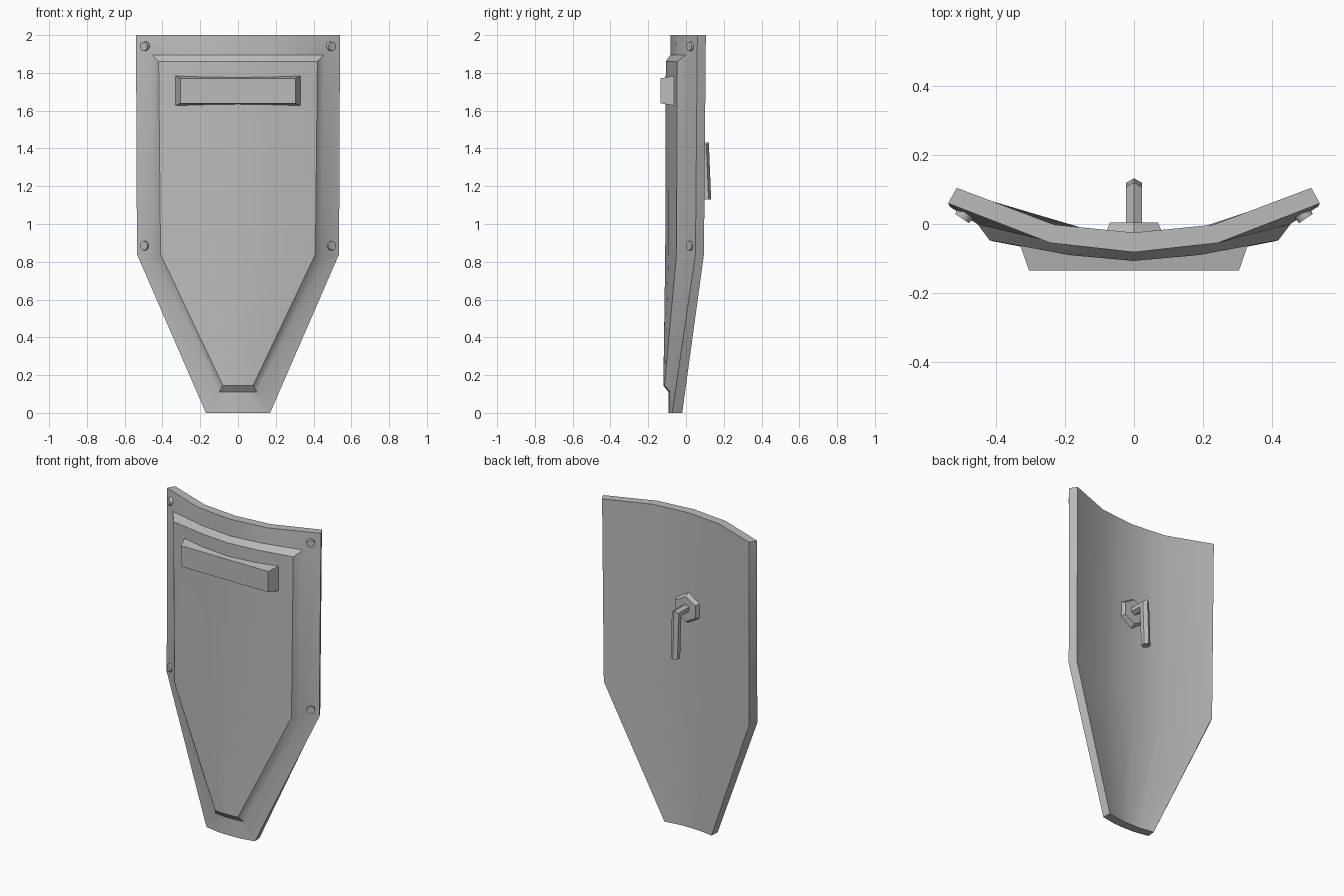
import bpy
import bmesh
from math import sin, cos, pi, radians
from mathutils import Vector, Matrix

if "Cube" in bpy.data.objects:
    bpy.data.objects.remove(bpy.data.objects["Cube"])

steel = bpy.data.materials.new("grey_steel")
steel.use_nodes = True
GREY = (0.5, 0.5, 0.5, 1)
steel.diffuse_color = GREY
steel.node_tree.nodes["Principled BSDF"].inputs["Base Color"].default_value = GREY


def finish(name, bm, angle=30):
    bmesh.ops.recalc_face_normals(bm, faces=bm.faces)
    mesh = bpy.data.meshes.new(name)
    bm.to_mesh(mesh)
    bm.free()
    mesh.materials.append(steel)
    obj = bpy.data.objects.new(name, mesh)
    bpy.context.collection.objects.link(obj)
    bpy.ops.object.select_all(action='DESELECT')
    obj.select_set(True)
    bpy.context.view_layer.objects.active = obj
    bpy.ops.object.shade_smooth_by_angle(angle=radians(angle))
    return obj


def row(bm, z, half, y_mid, y_quarter, y_edge):
    """Five points of a symmetric bowed row, from -x to +x."""
    cols = ((-1, y_edge), (-0.45, y_quarter), (0, y_mid), (0.45, y_quarter), (1, y_edge))
    return [bm.verts.new((half * t, y, z)) for t, y in cols]


def outline(rows):
    """Closed loop around three rows: top, shoulder and tip."""
    top, mid, tip = rows
    return top + [mid[-1]] + tip[::-1] + [mid[0]]


def bridge(bm, a, b):
    n = len(a)
    for i in range(n):
        j = (i + 1) % n
        bm.faces.new((a[i], a[j], b[j], b[i]))


def fill(bm, rows):
    for upper, lower in zip(rows, rows[1:]):
        for i in range(4):
            bm.faces.new((upper[i], upper[i + 1], lower[i + 1], lower[i]))


# Shield plate: back, rim, border and raised front panel
bm = bmesh.new()
back = [row(bm, 2, 0.515, -0.025, -0.002, 0.105),
        row(bm, 0.84, 0.51, -0.03, -0.007, 0.095),
        row(bm, 0, 0.165, -0.037, -0.034, -0.02)]
rim = [row(bm, 2, 0.54, -0.082, -0.055, 0.06),
       row(bm, 0.84, 0.535, -0.085, -0.06, 0.05),
       row(bm, 0, 0.17, -0.093, -0.09, -0.073)]
base = [row(bm, 1.895, 0.455, -0.083, -0.06, 0.0),
        row(bm, 0.83, 0.445, -0.085, -0.06, -0.005),
        row(bm, 0.11, 0.1, -0.092, -0.09, -0.083)]
panel = [row(bm, 1.86, 0.42, -0.107, -0.09, -0.047),
         row(bm, 0.84, 0.41, -0.11, -0.092, -0.05),
         row(bm, 0.145, 0.08, -0.12, -0.119, -0.114)]
fill(bm, back)
fill(bm, panel)
loops = [outline(r) for r in (back, rim, base, panel)]
for a, b in zip(loops, loops[1:]):
    bridge(bm, a, b)
# Drop the unused shoulder points of the rim and base rows
bmesh.ops.delete(bm, geom=[v for v in bm.verts if not v.link_faces], context='VERTS')
finish("shield_plate", bm)

# Tapered visor block
bm = bmesh.new()
bmesh.ops.create_cube(bm, size=1)
for v in bm.verts:
    front = v.co.y < 0
    hx, hz = (0.305, 0.066) if front else (0.333, 0.08)
    v.co = (hx if v.co.x > 0 else -hx, -0.135 if front else -0.055,
            1.705 + (hz if v.co.z > 0 else -hz))
finish("visor_block", bm)

# Rivets along the border
for side, name in ((1, "left"), (-1, "right")):
    for z, level in ((1.94, "upper"), (0.885, "lower")):
        bm = bmesh.new()
        bmesh.ops.create_cone(bm, cap_ends=True, segments=16, radius1=0.026,
                              radius2=0.024, depth=0.02)
        normal = Vector((0.55 * side, -0.83, 0))
        turn = normal.to_track_quat('Z', 'Y').to_matrix().to_4x4()
        bm.transform(Matrix.Translation((0.494 * side, 0.024, z)) @ turn)
        finish(f"rivet_{level}_{name}", bm)

# Hexagonal handle mount on the back
bm = bmesh.new()
bmesh.ops.create_cone(bm, cap_ends=True, segments=6, radius1=0.102,
                      radius2=0.08, depth=0.045)
bm.transform(Matrix.Translation((0, -0.0175, 1.4)) @ Matrix.Rotation(radians(-90), 4, 'X'))
finish("handle_mount", bm)

# Bent hexagonal handle: peg, mitred elbow and hanging grip
bm = bmesh.new()
stations = (((0, -0.01, 1.405), (0, 0, 1)),
            ((0, 0.094, 1.405), (0, 1, 1)),
            ((0, 0.106, 1.13), (0, 1, 0)))
rings = []
for centre, across in stations:
    rings.append([bm.verts.new(Vector(centre) + 0.027 * (
        Vector((sin(k * pi / 3), 0, 0)) + cos(k * pi / 3) * Vector(across)))
        for k in range(6)])
for a, b in zip(rings, rings[1:]):
    bridge(bm, a, b)
bm.faces.new(rings[0])
bm.faces.new(rings[-1])
finish("handle", bm)
